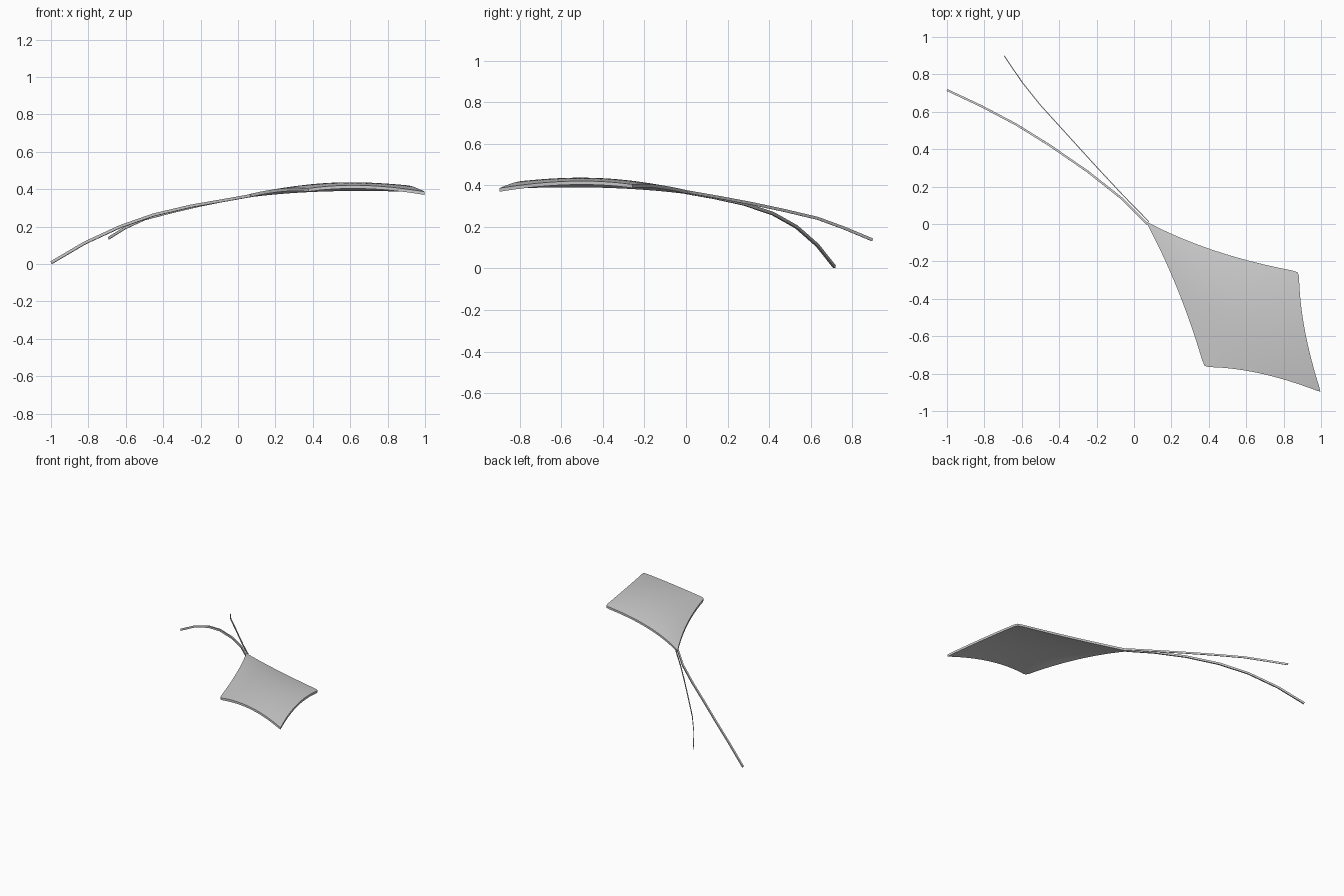
import bpy, bmesh
from mathutils import Vector

if "Cube" in bpy.data.objects:
    bpy.data.objects.remove(bpy.data.objects["Cube"])


def finish(name, bm):
    bmesh.ops.recalc_face_normals(bm, faces=bm.faces)
    me = bpy.data.meshes.new(name)
    bm.to_mesh(me)
    bm.free()
    ob = bpy.data.objects.new(name, me)
    bpy.context.collection.objects.link(ob)
    return ob


def smooth(ob):
    bpy.ops.object.select_all(action='DESELECT')
    ob.select_set(True)
    bpy.context.view_layer.objects.active = ob
    bpy.ops.object.shade_smooth_by_angle(angle=0.6)


def through(a, m, b, t):
    """Quadratic curve passing through m at the middle."""
    c = 2 * m - (a + b) / 2
    return (1 - t) ** 2 * a + 2 * t * (1 - t) * c + t * t * b


# Arched kite-shaped patch: four bowed edges filled as a blended surface
A, B = Vector((.062, .015, .374)), Vector((.882, -.255, .404))
C, D = Vector((1.0, -.9, .386)), Vector((.375, -.765, .404))
AB, DC = Vector((.44, -.145, .404)), Vector((.67, -.798, .420))
AD, BC = Vector((.235, -.355, .404)), Vector((.912, -.56, .420))
N = 24


def surface(u, v):
    p = (1 - v) * through(A, AB, B, u) + v * through(D, DC, C, u)
    q = (1 - u) * through(A, AD, D, v) + u * through(B, BC, C, v)
    r = (1 - u) * (1 - v) * A + u * (1 - v) * B + u * v * C + (1 - u) * v * D
    s = p + q - r
    s.z += .004 * 16 * u * (1 - u) * v * (1 - v)
    return s


bm = bmesh.new()
grid = [[bm.verts.new(surface(i / N, j / N)) for j in range(N + 1)] for i in range(N + 1)]
for i in range(N):
    for j in range(N):
        bm.faces.new((grid[i][j], grid[i][j + 1], grid[i + 1][j + 1], grid[i + 1][j]))
# Slightly blunted corners
for i, j, k in ((0, N, .4), (N, 0, .4), (N, N, .15)):
    i2, j2 = (i - 1 if i else 1), (j - 1 if j else 1)
    mid = (grid[i2][j].co + grid[i][j2].co) / 2
    grid[i][j].co = grid[i][j].co.lerp(mid, k)
bm.normal_update()
if sum(f.normal.z for f in bm.faces) < 0:
    bmesh.ops.reverse_faces(bm, faces=bm.faces)
lower = bmesh.ops.duplicate(bm, geom=bm.verts[:] + bm.edges[:] + bm.faces[:])
rim = [e for e in bm.edges if e.is_boundary]
for g in lower['geom']:
    if isinstance(g, bmesh.types.BMVert):
        g.co.z -= .017
bmesh.ops.bridge_loops(bm, edges=rim)
smooth(finish("patch", bm))


# Curved tie straps with a small rectangular section
def strap(name, pts, width, height):
    pts = [Vector(p) for p in pts]
    bm = bmesh.new()
    rings = []
    for i, p in enumerate(pts):
        d = pts[min(i + 1, len(pts) - 1)] - pts[max(i - 1, 0)]
        side = Vector((-d.y, d.x, 0)).normalized() * width / 2
        up = d.cross(side).normalized() * height / 2
        rings.append([bm.verts.new(p + a * side + b * up)
                      for a, b in ((-1, -1), (1, -1), (1, 1), (-1, 1))])
    for r, s in zip(rings, rings[1:]):
        for k in range(4):
            bm.faces.new((r[k], r[(k + 1) % 4], s[(k + 1) % 4], s[k]))
    bm.faces.new(rings[0])
    bm.faces.new(rings[-1])
    smooth(finish(name, bm))


strap("long_strap", [(.07, .0, .366), (-.07, .14, .341), (-.25, .282, .310),
                     (-.45, .42, .263), (-.63, .532, .200), (-.82, .632, .112),
                     (-.997, .715, .008)], .011, .015)
strap("short_strap", [(.08, .012, .368), (-.06, .155, .343), (-.2, .305, .315),
                      (-.35, .47, .280), (-.5, .635, .241), (-.6, .76, .195),
                      (-.692, .897, .138)], .005, .014)
